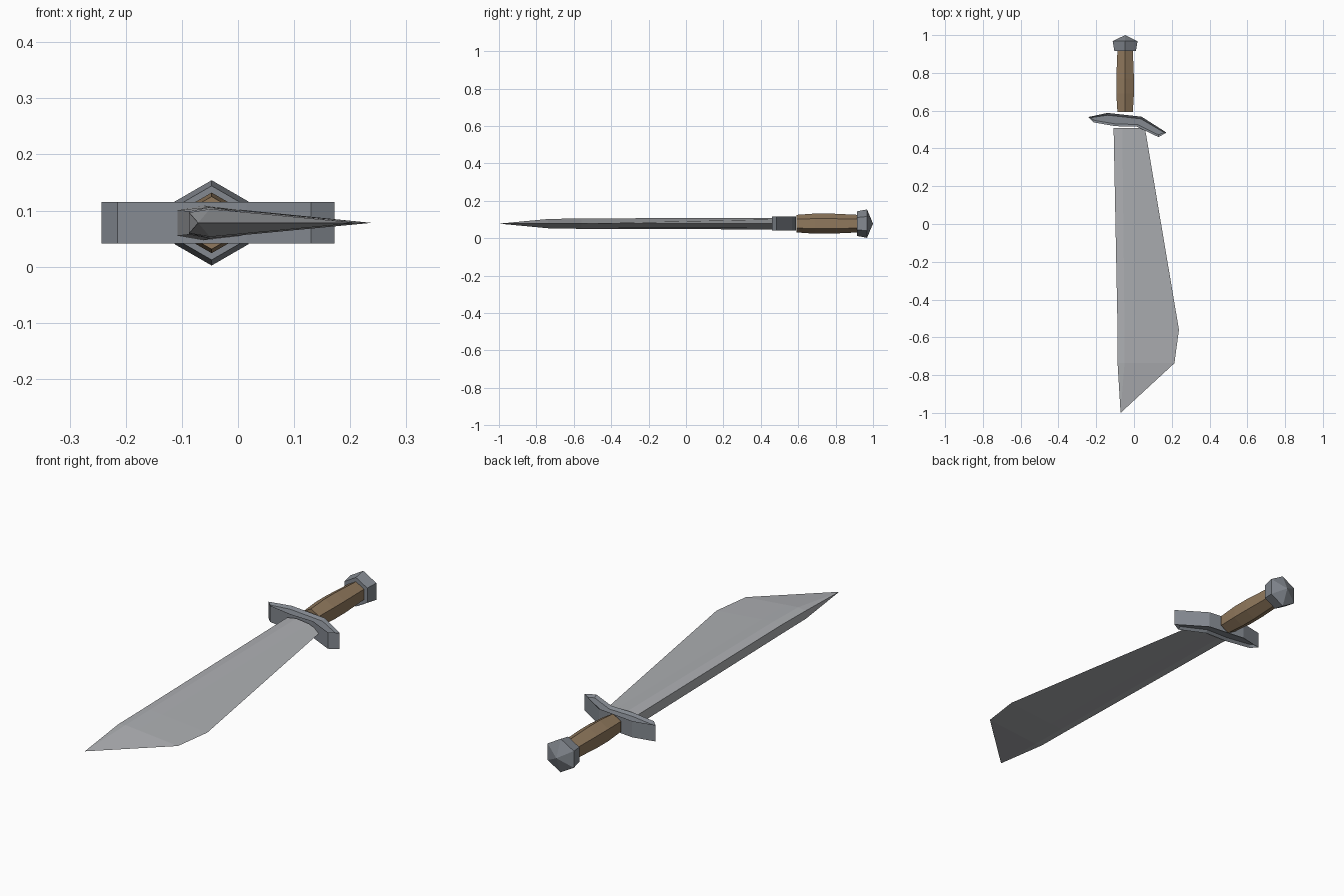
import bpy, bmesh, math

if "Cube" in bpy.data.objects:
    bpy.data.objects.remove(bpy.data.objects["Cube"])

Z = 0.078    # height of the sword's mid plane
AX = -0.047  # x of the grip axis


def material(name, rgb):
    m = bpy.data.materials.new(name)
    m.diffuse_color = (*rgb, 1)
    m.use_nodes = True
    m.node_tree.nodes["Principled BSDF"].inputs["Base Color"].default_value = m.diffuse_color
    return m


steel = material("steel", (0.23, 0.25, 0.28))
bright = material("bright_steel", (0.42, 0.43, 0.45))
wood = material("wood", (0.28, 0.19, 0.11))


def finish(bm, name, mat):
    bmesh.ops.recalc_face_normals(bm, faces=bm.faces[:])
    me = bpy.data.meshes.new(name)
    bm.to_mesh(me)
    bm.free()
    me.materials.append(mat)
    ob = bpy.data.objects.new(name, me)
    bpy.context.collection.objects.link(ob)
    return ob


def loft(name, rings, mat, tip=None):
    """Skin closed rings of points; cap the end or close it to a tip."""
    bm = bmesh.new()
    loops = [[bm.verts.new(p) for p in ring] for ring in rings]
    n = len(loops[0])
    for a, b in zip(loops, loops[1:]):
        for i in range(n):
            j = (i + 1) % n
            bm.faces.new((a[i], a[j], b[j], b[i]))
    bm.faces.new(loops[0])
    if tip:
        t = bm.verts.new(tip)
        for i in range(n):
            bm.faces.new((loops[-1][i], loops[-1][(i + 1) % n], t))
    else:
        bm.faces.new(loops[-1])
    return finish(bm, name, mat)


def hexagon(y, r):
    return [(AX + r * math.sin(k * math.pi / 3), y, Z + r * math.cos(k * math.pi / 3))
            for k in range(6)]


# Grip and pommel: hexagonal sections along y
loft("grip", [hexagon(y, r) for y, r in
              ((0.592, 0.047), (0.69, 0.054), (0.77, 0.054), (0.92, 0.047))], wood)
loft("pommel", [hexagon(0.915, 0.066), hexagon(0.968, 0.076)], steel, (AX, 1.0, Z))

# Guard: bent outline, extruded, with chamfered top and bottom
outline = [(-0.243, 0.566), (-0.14, 0.588), (0.04, 0.568), (0.172, 0.484),
           (0.13, 0.46), (0.015, 0.515), (-0.10, 0.518), (-0.215, 0.538)]
bm = bmesh.new()
low, high = [[bm.verts.new((x, y, Z + s * 0.037)) for x, y in outline] for s in (-1, 1)]
caps = [bm.faces.new(low[::-1]), bm.faces.new(high)]
for i in range(len(outline)):
    j = (i + 1) % len(outline)
    bm.faces.new((low[i], low[j], high[j], high[i]))
bm.normal_update()
bmesh.ops.inset_individual(bm, faces=caps, thickness=0.012, depth=0.011)
finish(bm, "guard", steel)


# Blade: flat spine, ridge, then a taper to the cutting edge
def blade_section(y, spine, ridge, bevel, edge, t):
    half = [(spine, 0.023 * t), (ridge, 0.031 * t), (bevel, 0.024 * t)]
    return ([(x, y, Z + h) for x, h in half] + [(edge, y, Z)]
            + [(x, y, Z - h) for x, h in reversed(half)])


loft("blade", [blade_section(0.508, -0.108, -0.062, 0.0, 0.058, 1.0),
               blade_section(-0.56, -0.087, -0.05, 0.01, 0.238, 0.9),
               blade_section(-0.737, -0.087, -0.05, 0.01, 0.214, 0.8)],
     bright, (-0.071, -1.0, Z))
